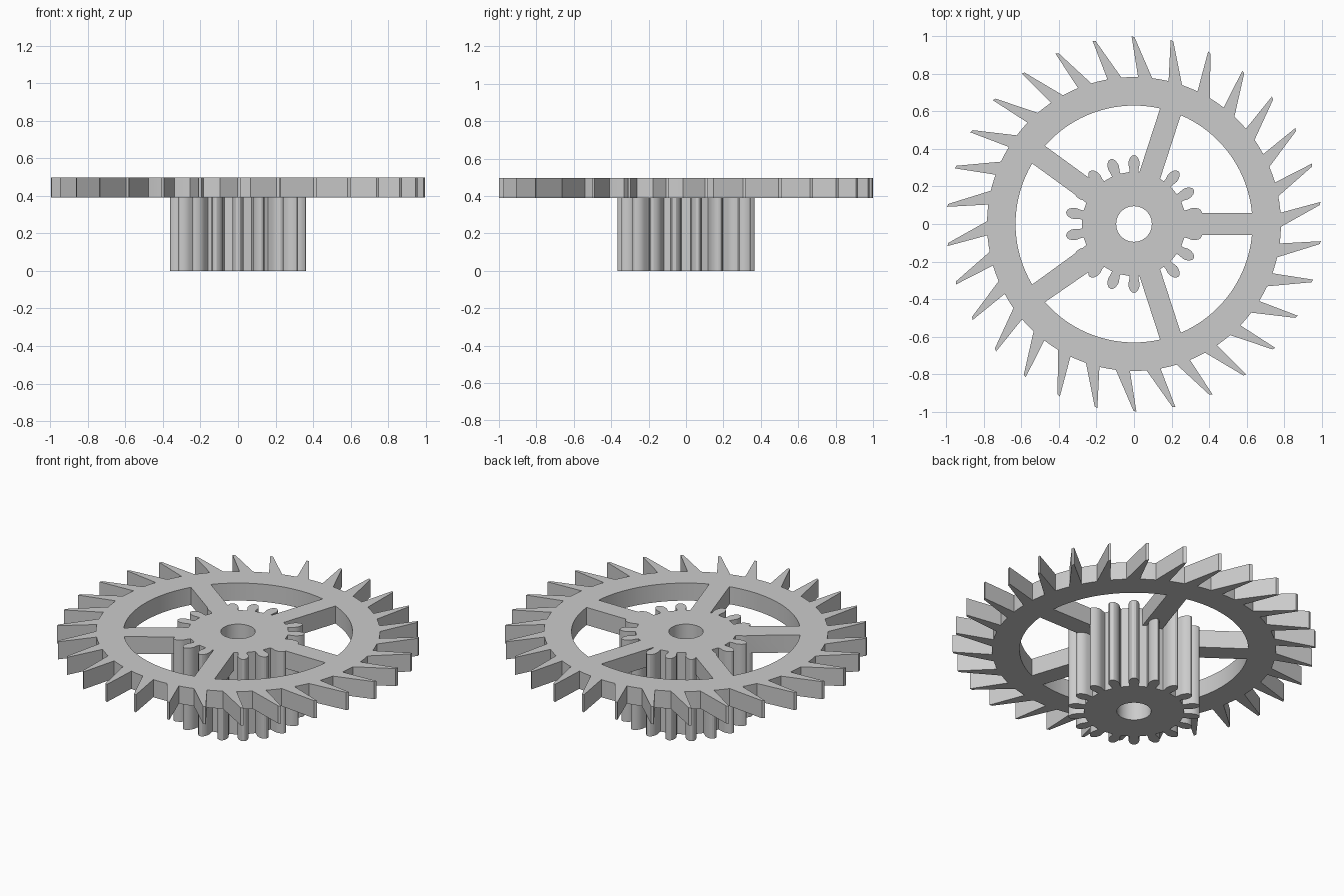
import bpy, bmesh
from math import sin, cos, tau, radians
from mathutils import Matrix, Vector

if "Cube" in bpy.data.objects:
    bpy.data.objects.remove(bpy.data.objects["Cube"])

TOP, WHEEL_BASE = 0.497, 0.39
RIM_OUTER, RIM_INNER, BORE = 0.783, 0.631, 0.095

steel = bpy.data.materials.new("brushed grey metal")
steel.use_nodes = True
grey = (0.6, 0.6, 0.6, 1)
steel.diffuse_color = grey
steel.node_tree.nodes["Principled BSDF"].inputs["Base Color"].default_value = grey


def circle(radius, count):
    return [Vector((radius * cos(tau * i / count), radius * sin(tau * i / count), 0))
            for i in range(count)]


def repeat_teeth(points, count):
    """Repeat one tooth, drawn left to right along +y, clockwise around the axis."""
    outline = []
    for i in range(count):
        turn = Matrix.Rotation(-tau * i / count, 3, 'Z')
        outline += [turn @ Vector((x, y, 0)) for x, y in points]
    return outline


def extrude_profile(name, loops, bottom, top):
    """Fill closed loops (outer outline first, then holes) and give them depth."""
    bm = bmesh.new()
    for loop in loops:
        verts = [bm.verts.new((p.x, p.y, bottom)) for p in loop]
        for a, b in zip(verts, verts[1:] + verts[:1]):
            bm.edges.new((a, b))
    bmesh.ops.triangle_fill(bm, edges=bm.edges[:], use_beauty=True)
    walls = bmesh.ops.extrude_face_region(bm, geom=bm.faces[:], use_keep_orig=True)
    raised = [g for g in walls["geom"] if isinstance(g, bmesh.types.BMVert)]
    bmesh.ops.translate(bm, verts=raised, vec=(0, 0, top - bottom))
    bmesh.ops.recalc_face_normals(bm, faces=bm.faces[:])
    mesh = bpy.data.meshes.new(name)
    bm.to_mesh(mesh)
    bm.free()
    mesh.materials.append(steel)
    obj = bpy.data.objects.new(name, mesh)
    bpy.context.collection.objects.link(obj)
    return obj


# Toothed rim: thin raked teeth with a short arc of rim between them
def on_rim(degrees):
    return RIM_OUTER * sin(radians(degrees)), RIM_OUTER * cos(radians(degrees))


rake_tooth = [on_rim(a) for a in (-4.9, -2.5, 0, 1.6)]
rake_tooth += [(-0.013, 1.0), (0.003, 0.995)]
wheel = extrude_profile("escape_wheel",
                        [repeat_teeth(rake_tooth, 30), circle(RIM_INNER, 120)],
                        WHEEL_BASE, TOP)

# Pinion: rounded leaves around a bored hub
half_leaf = [(0.024, 0.277), (0.025, 0.295), (0.030, 0.318), (0.028, 0.336),
             (0.021, 0.353), (0.011, 0.364)]
leaf = [(-x, y) for x, y in half_leaf] + [(0, 0.367)] + half_leaf[::-1]
pinion = extrude_profile("pinion", [repeat_teeth(leaf, 18), circle(BORE, 48)], 0, TOP)

# Five spokes reaching from the hub into the rim
spokes = []
for i in range(5):
    turn = Matrix.Rotation(tau * i / 5, 3, 'Z')
    bar = [turn @ Vector((x, y, 0)) for x, y in
           ((0.2, -0.058), (0.68, -0.058), (0.68, 0.058), (0.2, 0.058))]
    spokes.append(extrude_profile("spoke", [bar], WHEEL_BASE, TOP))

# Fuse everything into one casting
bpy.context.view_layer.objects.active = wheel
for part in spokes + [pinion]:
    union = wheel.modifiers.new("join", 'BOOLEAN')
    union.operation, union.solver, union.object = 'UNION', 'EXACT', part
    bpy.ops.object.modifier_apply(modifier=union.name)
    bpy.data.objects.remove(part)

# Clean flat caps, then smooth only the curved walls
bm = bmesh.new()
bm.from_mesh(wheel.data)
bmesh.ops.remove_doubles(bm, verts=bm.verts[:], dist=0.0001)
bmesh.ops.dissolve_limit(bm, angle_limit=radians(0.5), verts=bm.verts[:], edges=bm.edges[:])
bmesh.ops.triangulate(bm, faces=[f for f in bm.faces if len(f.verts) > 4])
bm.to_mesh(wheel.data)
bm.free()
bpy.ops.object.select_all(action='DESELECT')
wheel.select_set(True)
bpy.ops.object.shade_smooth_by_angle(angle=radians(30))
